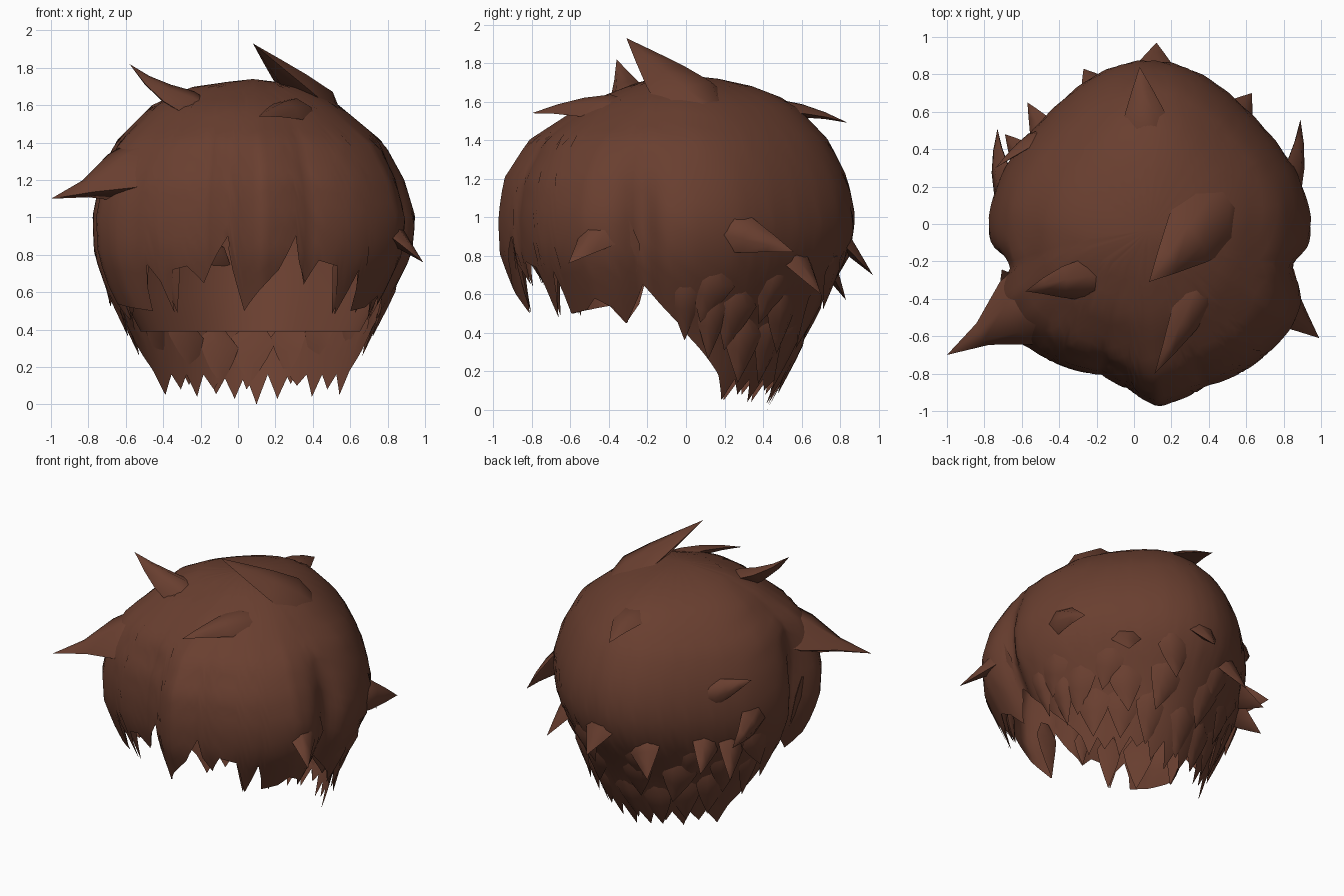
import bpy, bmesh, math, random
from mathutils import Vector

if "Cube" in bpy.data.objects:
    bpy.data.objects.remove(bpy.data.objects["Cube"])

random.seed(4)
CX, CY, TOP = 0.08, -0.03, 1.74

hair = bpy.data.materials.new("dark_brown_hair")
hair.diffuse_color = (0.141, 0.049, 0.029, 1)
hair.use_nodes = True
hair.node_tree.nodes["Principled BSDF"].inputs["Base Color"].default_value = hair.diffuse_color

# Half widths of the head of hair at each height
LEVELS = [1.74, 1.73, 1.70, 1.6, 1.4, 1.2, 1.0, 0.8, 0.6, 0.4, 0.2, 0.0]
RIGHT = [0, .10, .26, .46, .70, .81, .87, .85, .75, .63, .58, .54]
LEFT = [0, .10, .32, .54, .74, .82, .86, .85, .78, .66, .60, .56]
FRONT = [0, .08, .22, .48, .79, .92, .95, .94, .86, .80, .75, .70]
BACK = [0, .12, .32, .58, .77, .87, .91, .88, .76, .65, .56, .45]
# Uneven bulges around the fringe: azimuth, radius factor
BULGE_D = [0, 194, 205, 214, 222, 235, 250, 262, 273, 292, 310, 330, 346, 360]
BULGE_K = [1, 1, 1.08, 1.06, 1, .94, .87, .91, 1, .95, 1, 1.04, 1, 1]


def lerp_table(xs, ys, x):
    for i in range(len(xs) - 1):
        a, b = xs[i], xs[i + 1]
        if min(a, b) <= x <= max(a, b):
            return ys[i] + (ys[i + 1] - ys[i]) * (x - a) / (b - a)
    return ys[-1]


def surface(deg, z, scale=1.0):
    """Point on the outer hair surface at an azimuth and height."""
    c, s = math.cos(math.radians(deg)), math.sin(math.radians(deg))
    a = lerp_table(LEVELS, RIGHT if c > 0 else LEFT, z)
    b = lerp_table(LEVELS, BACK if s > 0 else FRONT, z)
    k = scale
    if s > 0:
        k *= 1 - 0.07 * (2 * s * c) ** 2
    # Pinch where the side locks meet the back hair
    low = max(0.0, min(1.0, (1.4 - z) / 0.4))
    for pinch, depth in ((-13, .09), (193, .13)):
        d = (deg - pinch + 180) % 360 - 180
        k *= 1 - depth * low * math.exp(-(d / 6) ** 2)
    k *= 1 + (lerp_table(BULGE_D, BULGE_K, deg % 360) - 1) * max(.3, min(1, (1.7 - z) / .4))
    return Vector((CX + a * c * k, CY + b * s * k, z))


# Ragged lower edge: side and fringe tips, then the nape zigzag
HEM = [(194, .65), (196, .55), (200, .45), (204, .54), (212, .52), (222, .50),
       (226, .75), (230, .66), (232, .49), (236, .72), (242, .74), (248, .65),
       (252, .74), (260, .90), (262, .72), (266, .50), (272, .60), (280, .72),
       (286, .90), (288, .76), (292, .65), (296, .77), (304, .74), (308, .55),
       (310, .48), (314, .72), (318, .50), (326, .52), (330, .58), (336, .53),
       (340, .45), (344, .58), (346, .65), (364, .38), (382, .18), (388, .05)]
TIPS = [.08, .04, .10, .03, .0, .03, .08, .04, .08]
HEM += [(388 + 6 * i, .16 if i % 2 else TIPS[i // 2 - 1]) for i in range(1, 20)
        if i % 2 or i // 2 <= len(TIPS)]
HEM += [(510, .05), (518, .18), (536, .38), (554, .65)]
HX, HZ = [h[0] for h in HEM], [h[1] for h in HEM]


def finish(name, bm, angle=50):
    bmesh.ops.recalc_face_normals(bm, faces=bm.faces)
    me = bpy.data.meshes.new(name)
    bm.to_mesh(me)
    bm.free()
    me.materials.append(hair)
    ob = bpy.data.objects.new(name, me)
    bpy.context.collection.objects.link(ob)
    bpy.context.view_layer.objects.active = ob
    ob.select_set(True)
    bpy.ops.object.shade_smooth_by_angle(angle=math.radians(angle))
    ob.select_set(False)
    return ob


def shell(name, angles, hem, scale, top, rows=18, closed=True):
    bm = bmesh.new()
    apex = bm.verts.new((CX, CY, top))
    cols = []
    for d in angles:
        h = hem(d)
        col = []
        for r in range(1, rows + 1):
            z = top - (top - h) * (r / rows) ** 1.5
            p = surface(d, z + TOP - top if z > 1.4 else z, scale)
            p.z = z
            col.append(bm.verts.new(p))
        cols.append(col)
    n = len(cols)
    for i in range(n if closed else n - 1):
        a, b = cols[i], cols[(i + 1) % n]
        bm.faces.new((apex, a[0], b[0]))
        for r in range(rows - 1):
            bm.faces.new((a[r], a[r + 1], b[r + 1], b[r]))
    return finish(name, bm)


# Main cap of hair with the ragged hem
shell("hair_cap", range(194, 554, 2), lambda d: lerp_table(HX, HZ, d), 1.0, TOP)
# Inner lining seen below the fringe
shell("back_lining", range(-10, 191, 8),
      lambda d: max(.39, lerp_table(HX, HZ, d + 360 if d < 194 else d)), 0.92, 1.68, rows=10, closed=False)


def lock(name, base, tip, width, thick, bend=0.0, profile=(.4, 1, .74, .38)):
    """Tapered lock of hair, bent outward along its length."""
    base, tip = Vector(base), Vector(tip)
    axis = (tip - base).normalized()
    out = base - Vector((CX, CY, 0.85))
    out = (out - axis * out.dot(axis)).normalized()
    side = axis.cross(out).normalized()
    bm = bmesh.new()
    rings = []
    for t, w in zip((0, .25, .5, .75), profile):
        c = base.lerp(tip, t) + out * bend * 4 * t * (1 - t)
        rings.append([bm.verts.new(c + side * x * w * width / 2 + out * y * w * thick / 2)
                      for x, y in ((1, -.3), (.4, .8), (-.4, .8), (-1, -.3), (0, -1))])
    end = bm.verts.new(tip)
    bm.faces.new(rings[0])
    for i in range(5):
        j = (i + 1) % 5
        for a, b in zip(rings, rings[1:]):
            bm.faces.new((a[i], a[j], b[j], b[i]))
        bm.faces.new((rings[-1][i], rings[-1][j], end))
    return finish(name, bm, 60)


# Large stray tufts: base, tip, width, thickness, bend
TUFTS = {
    "crown_tuft": ((.52, .16, 1.52), (.08, -.31, 1.93), .44, .20, .0),
    "top_left_tuft": ((-.14, -.30, 1.58), (-.58, -.36, 1.82), .24, .14, -.045),
    "forehead_tuft": ((.40, -.26, 1.57), (.11, -.80, 1.54), .24, .10, .025),
    "nape_tuft": ((.10, .70, 1.02), (.12, .97, .70), .32, .12, .0),
    "back_crown_tuft": ((.08, .36, 1.57), (.03, .84, 1.49), .28, .10, .025),
    "right_rear_tuft": ((.78, .08, .98), (.89, .56, .82), .26, .14, .03),
    "left_rear_tuft": ((-.64, .08, .96), (-.73, .51, .80), .26, .14, .03),
    "left_flick_tuft": ((-.46, .50, 1.10), (-.74, .30, 1.22), .18, .08, .01),
    "back_left_tuft": ((-.12, .68, .86), (-.27, .83, .57), .26, .10, .0),
    "back_right_tuft": ((.50, .50, .90), (.63, .70, .60), .26, .10, .0),
    "low_left_tuft": ((-.46, .38, .86), (-.57, .65, .62), .24, .10, .0),
    "low_side_tuft": ((-.56, .26, .84), (-.69, .48, .54), .24, .10, .0),
}
for name, spec in TUFTS.items():
    lock(name, *spec)

# Broad side tufts that sweep out to a fine point
lock("left_side_tuft", (-.26, -.28, 1.38), (-1.0, -.70, 1.10), .48, .36, -.02, (.5, 1, .82, .28))
lock("right_side_tuft", (.66, -.28, 1.08), (.99, -.61, .76), .34, .18, .0, (.4, 1, .7, .34))

# Layered locks over the lower back and nape, roots sunk into the cap
for row, (z, drop, start, step) in enumerate(((.76, .28, 14, 30), (.60, .32, 26, 25), (.44, .34, 32, 19))):
    d = start
    while d <= 180 - start:
        jit = random.uniform(-.05, .05)
        base = surface(d, z + jit, .975)
        tip = surface(d + random.uniform(-7, 7), z - drop + jit, 1.0)
        flare = Vector((tip.x - CX, tip.y - CY, 0)).normalized()
        lock(f"nape_lock_{row}_{d}", base, tip + flare * random.uniform(.01, .06), .24, .06, .0)
        d += step

# Side locks over the ears and fringe locks
for i, (d, z, low, w) in enumerate(((340, 1.0, .45, .20), (322, .95, .49, .22), (200, 1.0, .45, .20),
                                    (219, .95, .50, .22), (233, .92, .49, .16), (266, .95, .50, .16),
                                    (309, .92, .48, .16), (292, .9, .64, .10), (248, .9, .65, .10))):
    lock(f"front_lock_{i}", surface(d, z, .96), surface(d, low, .99), w, .05, .01)

# Inner ear locks hanging behind the side hair
for i, (d, z, low) in enumerate(((2, .70, .36), (14, .62, .26), (178, .70, .36), (166, .62, .26))):
    lock(f"ear_lock_{i}", surface(d, z, .96), surface(d, low, 1.03), .18, .07, .0)
